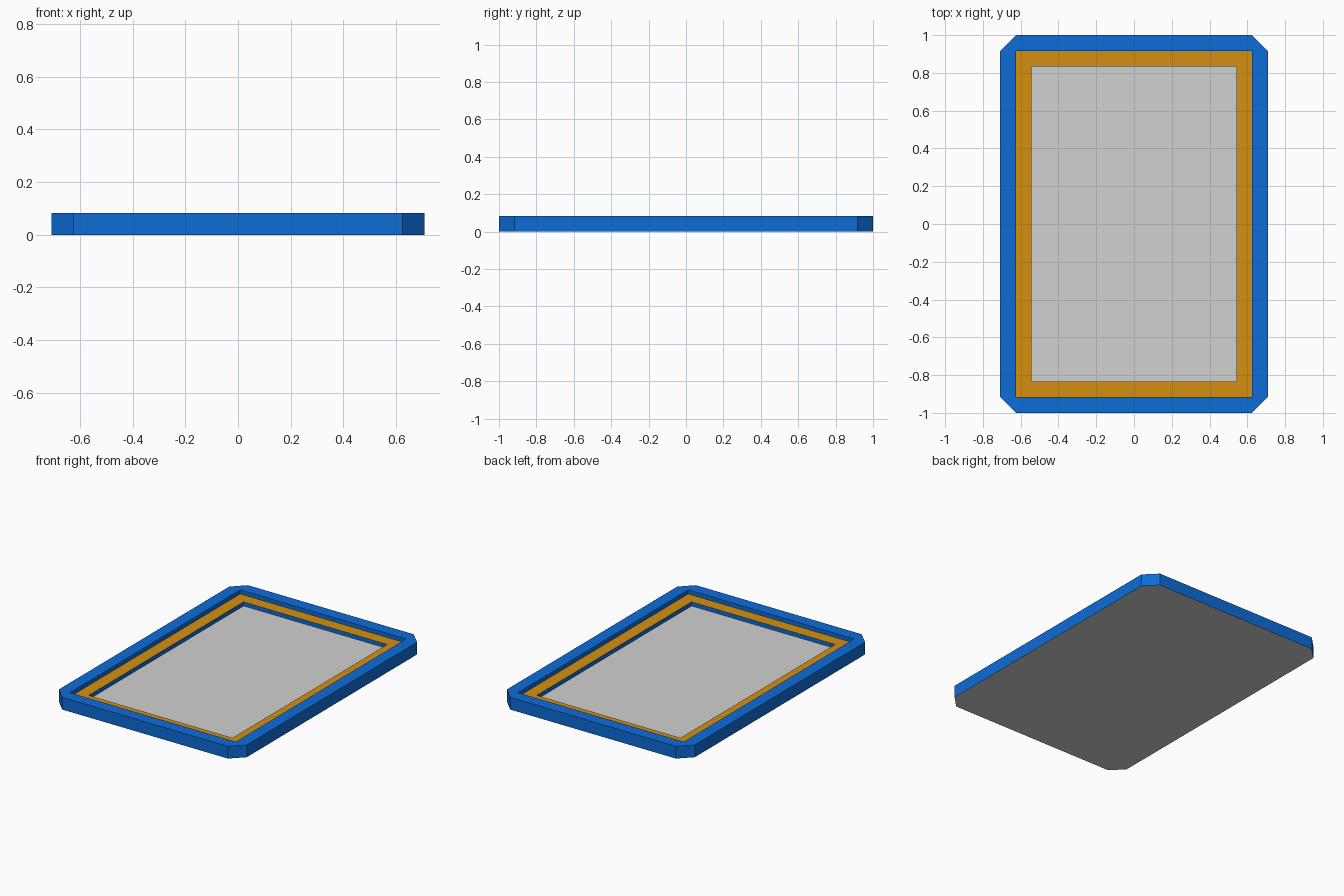
import bpy, bmesh

if "Cube" in bpy.data.objects:
    bpy.data.objects.remove(bpy.data.objects["Cube"], do_unlink=True)

U = 1 / 12                      # module: rim width, chamfer and height
HALF_X, HALF_Y = 8.5 * U, 12 * U
STEP = U / 3                    # depth of each recess


def material(name, rgb):
    m = bpy.data.materials.new(name)
    m.use_nodes = True
    m.diffuse_color = (*rgb, 1)
    m.node_tree.nodes["Principled BSDF"].inputs["Base Color"].default_value = (*rgb, 1)
    return m


MATS = [material("blue", (0.004, 0.15, 0.68)),
        material("amber", (0.66, 0.28, 0.005)),
        material("light grey", (0.64, 0.64, 0.64))]
BLUE, AMBER, GREY = range(3)

bm = bmesh.new()


def face(verts, mat):
    bm.faces.new(verts).material_index = mat


def rectangle(margin, z):
    x, y = HALF_X - margin, HALF_Y - margin
    return [bm.verts.new((sx * x, sy * y, z))
            for sx, sy in ((-1, -1), (1, -1), (1, 1), (-1, 1))]


def octagon(z):
    x, y, c = HALF_X, HALF_Y, U
    return [bm.verts.new((px, py, z)) for px, py in (
        (c - x, -y), (x - c, -y), (x, c - y), (x, y - c),
        (x - c, y), (c - x, y), (-x, y - c), (-x, c - y))]


def band(a, b, mat):
    n = len(a)
    for i in range(n):
        j = (i + 1) % n
        face((a[i], a[j], b[j], b[i]), mat)


# Outer walls and underside
base, top = octagon(0), octagon(U)
band(base, top, BLUE)
face(base[::-1], GREY)

# Rim top: four straight strips and four corner triangles
inner = rectangle(U, U)
for i in range(4):
    j = (i + 1) % 4
    face((top[2 * i], top[2 * i + 1], inner[j], inner[i]), BLUE)
    face((top[2 * i + 1], top[(2 * i + 2) % 8], inner[j]), BLUE)

# Stepped recess: wall, amber ledge, wall, grey panel
ledge_out = rectangle(U, U - STEP)
ledge_in = rectangle(2 * U, U - STEP)
panel = rectangle(2 * U, U - 2 * STEP)
band(inner, ledge_out, BLUE)
band(ledge_out, ledge_in, AMBER)
band(ledge_in, panel, BLUE)
face(panel, GREY)

bmesh.ops.recalc_face_normals(bm, faces=bm.faces[:])
mesh = bpy.data.meshes.new("framed_tray")
bm.to_mesh(mesh)
bm.free()
for m in MATS:
    mesh.materials.append(m)
tray = bpy.data.objects.new("framed_tray", mesh)
bpy.context.scene.collection.objects.link(tray)
